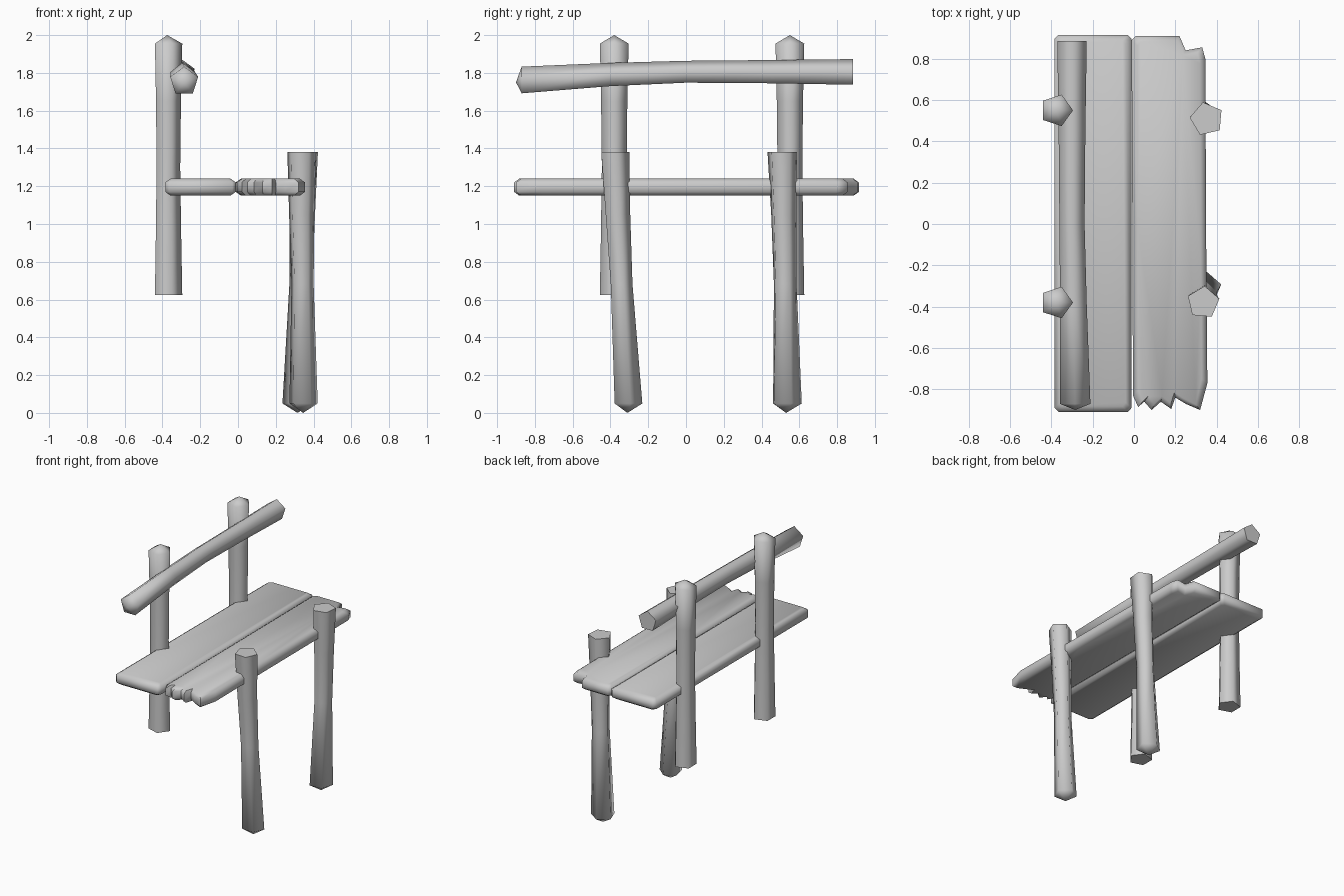
import bpy, bmesh, math
from mathutils import Vector

cube = bpy.data.objects.get("Cube")
if cube:
    bpy.data.objects.remove(cube, do_unlink=True)

wood = bpy.data.materials.new("grey_wood")
wood.use_nodes = True
GREY = (0.6, 0.6, 0.6, 1)
wood.diffuse_color = GREY
wood.node_tree.nodes["Principled BSDF"].inputs["Base Color"].default_value = GREY


def ring(centre, radius, phase, along_y=False):
    """Pentagon around a centre, lying flat or standing across y."""
    pts = []
    for i in range(5):
        a = math.radians(phase + 72 * i)
        u, v = radius * math.cos(a), radius * math.sin(a)
        pts.append(Vector(centre) + Vector((u, 0, v) if along_y else (u, v, 0)))
    return pts


def loft(name, rings, start_tip=None, end_tip=None, angle=76):
    """Skin a stack of rings; each end is a flat cap or a point."""
    bm = bmesh.new()
    rows = [[bm.verts.new(p) for p in r] for r in rings]
    n = len(rows[0])
    for a, b in zip(rows, rows[1:]):
        for i in range(n):
            j = (i + 1) % n
            bm.faces.new((a[i], a[j], b[j], b[i]))
    for row, tip in ((rows[0][::-1], start_tip), (rows[-1], end_tip)):
        if tip:
            t = bm.verts.new(tip)
            for i in range(n):
                bm.faces.new((row[i], row[(i + 1) % n], t))
        else:
            bm.faces.new(row)
    bmesh.ops.recalc_face_normals(bm, faces=bm.faces)
    mesh = bpy.data.meshes.new(name)
    bm.to_mesh(mesh)
    bm.free()
    mesh.materials.append(wood)
    obj = bpy.data.objects.new(name, mesh)
    bpy.context.collection.objects.link(obj)
    bpy.ops.object.select_all(action='DESELECT')
    obj.select_set(True)
    bpy.context.view_layer.objects.active = obj
    bpy.ops.object.shade_smooth_by_angle(angle=math.radians(angle))
    return obj


# Tall back posts, pointed on top
for side, y in (("right", -0.38), ("left", 0.55)):
    x = -0.375
    levels = ((0.625, 0.08), (0.95, 0.074), (1.3, 0.069), (1.65, 0.073), (1.955, 0.08))
    loft("back_post_" + side, [ring((x, y, z), r, 0) for z, r in levels],
         end_tip=(x, y, 2.0))

# Leaning front posts, pointed at the foot
loft("front_post_right",
     [ring((0.345, -0.31, 0.05), 0.079, 13),
      ring((0.34, -0.345, 0.68), 0.062, 13),
      ring((0.335, -0.365, 1.05), 0.07, 13),
      ring((0.335, -0.38, 1.38), 0.08, 13)], start_tip=(0.345, -0.31, 0))
loft("front_post_left",
     [ring((0.315, 0.53, 0.05), 0.083, 20),
      ring((0.335, 0.522, 0.68), 0.064, 26),
      ring((0.345, 0.515, 1.05), 0.071, 28),
      ring((0.352, 0.508, 1.38), 0.083, 31)], start_tip=(0.315, 0.53, 0))

# Bowed back rail
loft("back_rail",
     [ring((-0.285, -0.87, 1.755), 0.078, 18, True),
      ring((-0.293, -0.4, 1.785), 0.068, 18, True),
      ring((-0.3, 0, 1.8), 0.064, 18, True),
      ring((-0.3, 0.45, 1.8), 0.068, 18, True),
      ring((-0.3, 0.885, 1.798), 0.075, 18, True)],
     start_tip=(-0.285, -0.9, 1.75))


def plank(name, outline):
    """Board with softened edges all round."""
    xs, ys = zip(*outline)
    cx, cy = (min(xs) + max(xs)) / 2, (min(ys) + max(ys)) / 2
    rings = []
    for z, sx, sy in ((1.15, 0.85, 0.97), (1.17, 1, 1), (1.22, 1, 1), (1.24, 0.85, 0.97)):
        rings.append([Vector((cx + (x - cx) * sx, cy + (y - cy) * sy, z))
                      for x, y in outline])
    loft(name, rings, angle=60)


# Seat boards: a straight one behind, a broken one in front
plank("back_seat_plank",
      [(-0.385, -0.89), (-0.365, -0.91), (-0.03, -0.91), (-0.012, -0.89),
       (-0.012, 0.895), (-0.03, 0.915), (-0.365, 0.915), (-0.385, 0.895)])
plank("front_seat_plank",
      [(-0.005, -0.83), (0.02, -0.885), (0.05, -0.86), (0.085, -0.9), (0.13, -0.86),
       (0.18, -0.895), (0.2, -0.84), (0.25, -0.87), (0.32, -0.9), (0.355, -0.77),
       (0.35, -0.2), (0.345, 0.8), (0.33, 0.855), (0.25, 0.84), (0.22, 0.91),
       (0.01, 0.91), (-0.012, 0.89), (-0.008, 0)])
